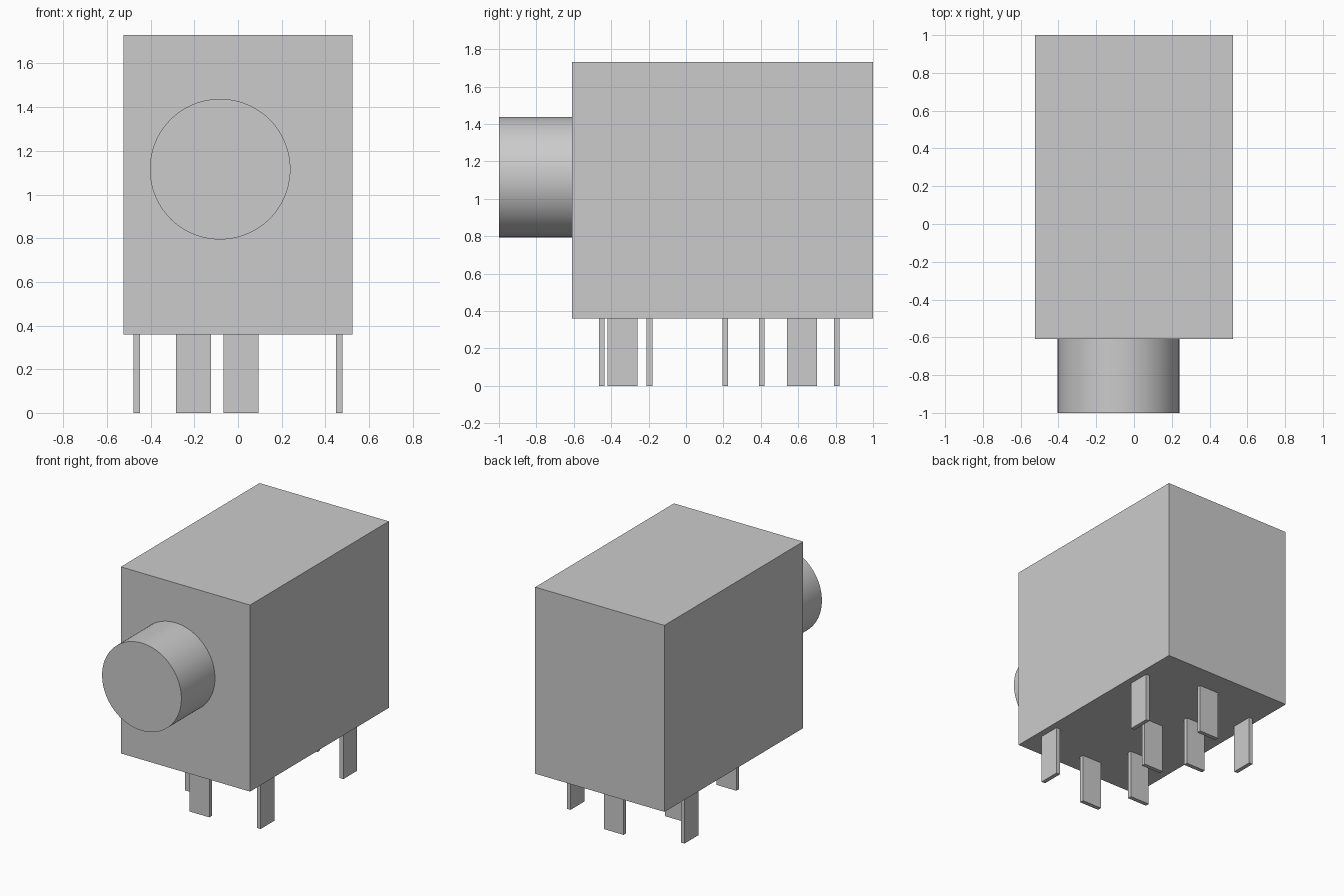
import bpy
import math

cube = bpy.data.objects.get("Cube")
if cube:
    bpy.data.objects.remove(cube, do_unlink=True)

# One plain grey for everything
grey = bpy.data.materials.new("light_grey")
grey.use_nodes = True
colour = (0.6, 0.6, 0.6, 1)
grey.diffuse_color = colour
grey.node_tree.nodes["Principled BSDF"].inputs["Base Color"].default_value = colour

PIN_TOP = 0.36
PIN_WIDTH = 0.16
PIN_THICK = 0.03


def box(name, centre, size):
    bpy.ops.mesh.primitive_cube_add(size=1, location=centre)
    ob = bpy.context.object
    ob.name = name
    ob.scale = size
    bpy.ops.object.transform_apply(location=False, rotation=False, scale=True)
    ob.data.materials.append(grey)
    return ob


def pin(name, x, y, across):
    """Flat contact pin, wide along x when across is true, otherwise along y."""
    w, d = (PIN_WIDTH, PIN_THICK) if across else (PIN_THICK, PIN_WIDTH)
    box(name, (x, y, PIN_TOP / 2), (w, d, PIN_TOP))


# Housing
box("housing", (0, 0.195, 1.045), (1.05, 1.61, 1.37))

# Round socket barrel on the front
bpy.ops.mesh.primitive_cylinder_add(vertices=96, radius=0.322, depth=0.39,
                                    location=(-0.082, -0.805, 1.116),
                                    rotation=(math.pi / 2, 0, 0))
barrel = bpy.context.object
barrel.name = "socket_barrel"
barrel.data.materials.append(grey)
bpy.ops.object.shade_smooth_by_angle(angle=math.radians(30))

# Staggered middle pins, wide across the housing
for i, y in enumerate((-0.45, -0.195, 0.21, 0.405, 0.805)):
    pin(f"middle_pin_{i + 1}", -0.203 if i % 2 else 0.013, y, True)

# Side pins, wide along the housing
for name, x, y in (("front_left_pin", 0.463, -0.34),
                   ("back_left_pin", 0.463, 0.62),
                   ("back_right_pin", -0.463, 0.62)):
    pin(name, x, y, False)
